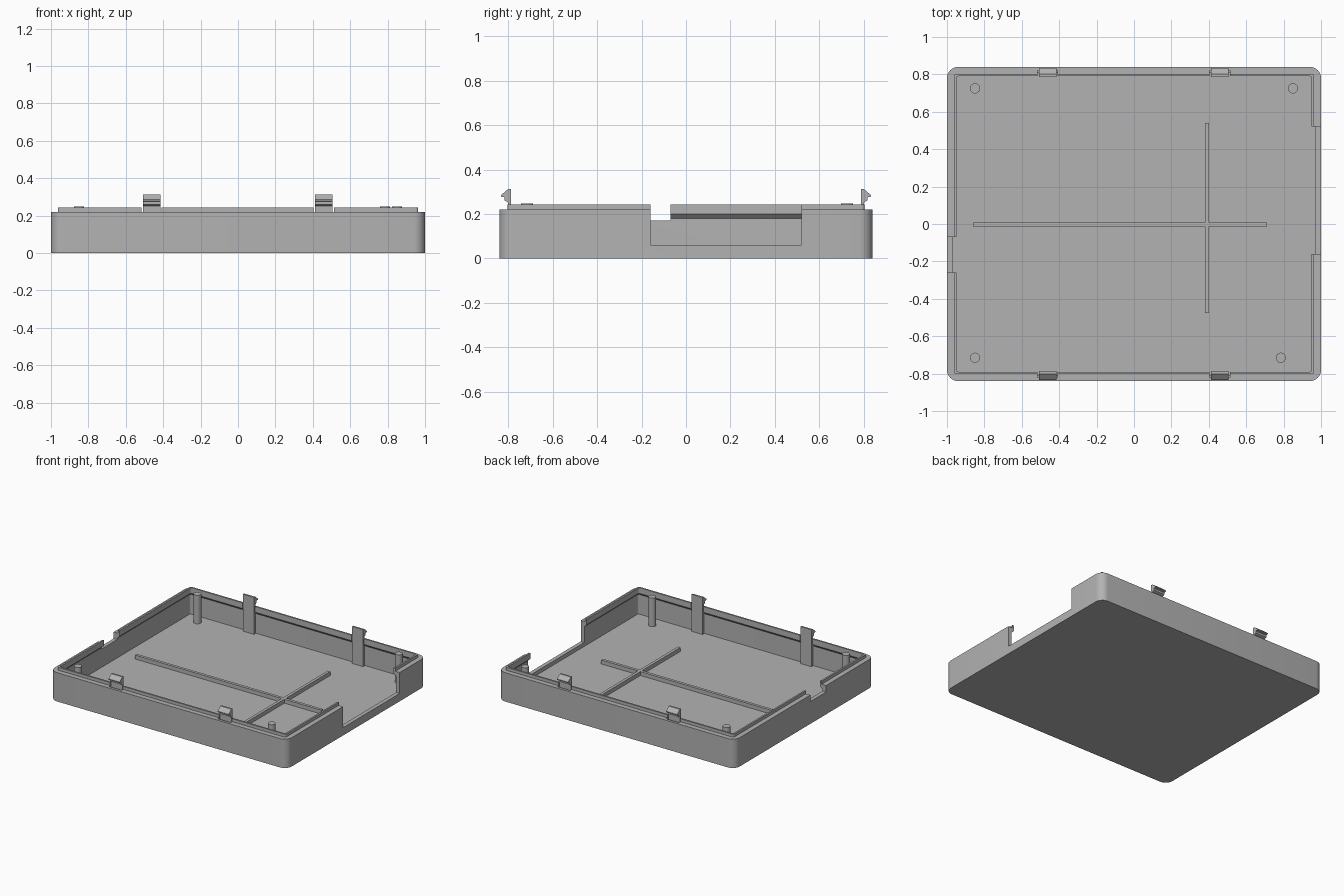
import bpy, bmesh, math
from mathutils import Vector

cube = bpy.data.objects.get("Cube")
if cube:
    bpy.data.objects.remove(cube, do_unlink=True)

HX, HY = 1.0, 0.84
FLOOR = 0.03

grey = bpy.data.materials.new("plain_grey")
grey.use_nodes = True
grey.diffuse_color = (0.45, 0.45, 0.45, 1)
grey.node_tree.nodes["Principled BSDF"].inputs["Base Color"].default_value = (0.45, 0.45, 0.45, 1)


def make(name, bm):
    bmesh.ops.recalc_face_normals(bm, faces=bm.faces)
    me = bpy.data.meshes.new(name)
    bm.to_mesh(me)
    bm.free()
    me.materials.append(grey)
    ob = bpy.data.objects.new(name, me)
    bpy.context.collection.objects.link(ob)
    return ob


def box(name, x, y, z):
    bm = bmesh.new()
    bmesh.ops.create_cube(bm, size=1)
    for v in bm.verts:
        v.co = Vector(sum(r) / 2 + c * (r[1] - r[0]) for c, r in zip(v.co, (x, y, z)))
    return make(name, bm)


def modify(ob, other, operation):
    mod = ob.modifiers.new(other.name, 'BOOLEAN')
    mod.operation = operation
    mod.solver = 'EXACT'
    mod.object = other
    bpy.context.view_layer.objects.active = ob
    bpy.ops.object.modifier_apply(modifier=mod.name)
    bpy.data.objects.remove(other, do_unlink=True)


def rounded_ring(bm, inset, z, steps=8):
    r = 0.06 if inset == 0 else 0.012
    cx, cy = HX - inset - r, HY - inset - r
    ring = []
    for q, (sx, sy) in enumerate(((1, 1), (-1, 1), (-1, -1), (1, -1))):
        for i in range(steps + 1):
            a = math.pi / 2 * (q + i / steps)
            ring.append(bm.verts.new((sx * cx + r * math.cos(a), sy * cy + r * math.sin(a), z)))
    return ring


# Tray: one shell from the underside, over the wall and its lip, to the inner floor
section = [(0, 0), (0, 0.22), (0.037, 0.22), (0.037, 0.243), (0.05, 0.243),
           (0.05, 0.2), (0.03, 0.18), (0.03, FLOOR)]
bm = bmesh.new()
rings = [rounded_ring(bm, *p) for p in section]
for a, b in zip(rings, rings[1:]):
    n = len(a)
    for i in range(n):
        j = (i + 1) % n
        bm.faces.new((a[i], a[j], b[j], b[i]))
bm.faces.new(rings[0])
bm.faces.new(rings[-1])
tray = make("tray", bm)

# Side openings
modify(tray, box("large_opening", (0.9, 1.1), (-0.16, 0.52), (0.06, 0.4)), 'DIFFERENCE')
modify(tray, box("small_opening", (-1.1, -0.9), (-0.26, -0.07), (0.17, 0.4)), 'DIFFERENCE')

# Lip gaps around the clips
CLIPS = (-0.462, 0.458)
for x in CLIPS:
    for s in (-1, 1):
        y = sorted((s * 0.77, s * 0.809))
        modify(tray, box("lip_gap", (x - 0.054, x + 0.054), y, (0.1, 0.215)), 'DIFFERENCE')
        y = sorted((s * 0.77, s * 0.82))
        modify(tray, box("lip_gap_top", (x - 0.054, x + 0.054), y, (0.21, 0.4)), 'DIFFERENCE')

# Snap clips: upright arm with an outward hook
profile = [(0.787, FLOOR - 0.01), (0.801, FLOOR - 0.01), (0.801, 0.252), (0.816, 0.26),
           (0.816, 0.275), (0.833, 0.278), (0.833, 0.285), (0.801, 0.312), (0.787, 0.312)]
for s, side in ((-1, "front"), (1, "back")):
    for x in CLIPS:
        bm = bmesh.new()
        face = bm.faces.new([bm.verts.new((x - 0.047, s * y, z)) for y, z in profile])
        out = bmesh.ops.extrude_face_region(bm, geom=[face])
        moved = [v for v in out["geom"] if isinstance(v, bmesh.types.BMVert)]
        bmesh.ops.translate(bm, verts=moved, vec=(0.094, 0, 0))
        make(side + "_clip", bm)

# Crossed stiffening ribs on the floor
rib = box("floor_ribs", (-0.86, 0.71), (-0.014, 0.008), (FLOOR - 0.01, 0.06))
modify(rib, box("cross_rib", (0.379, 0.401), (-0.475, 0.54), (FLOOR - 0.01, 0.06)), 'UNION')

# Corner posts
posts = []
for x, y in ((-0.85, 0.725), (0.85, 0.725), (-0.85, -0.715), (0.785, -0.715)):
    bm = bmesh.new()
    bmesh.ops.create_cone(bm, cap_ends=True, segments=32, radius1=0.027, radius2=0.027, depth=0.228)
    bmesh.ops.translate(bm, verts=bm.verts, vec=(x, y, 0.134))
    posts.append(make("corner_post", bm))

# Smooth only the rounded surfaces
for ob in [tray] + posts:
    bpy.ops.object.select_all(action='DESELECT')
    ob.select_set(True)
    bpy.context.view_layer.objects.active = ob
    bpy.ops.object.shade_smooth_by_angle(angle=math.radians(30))
